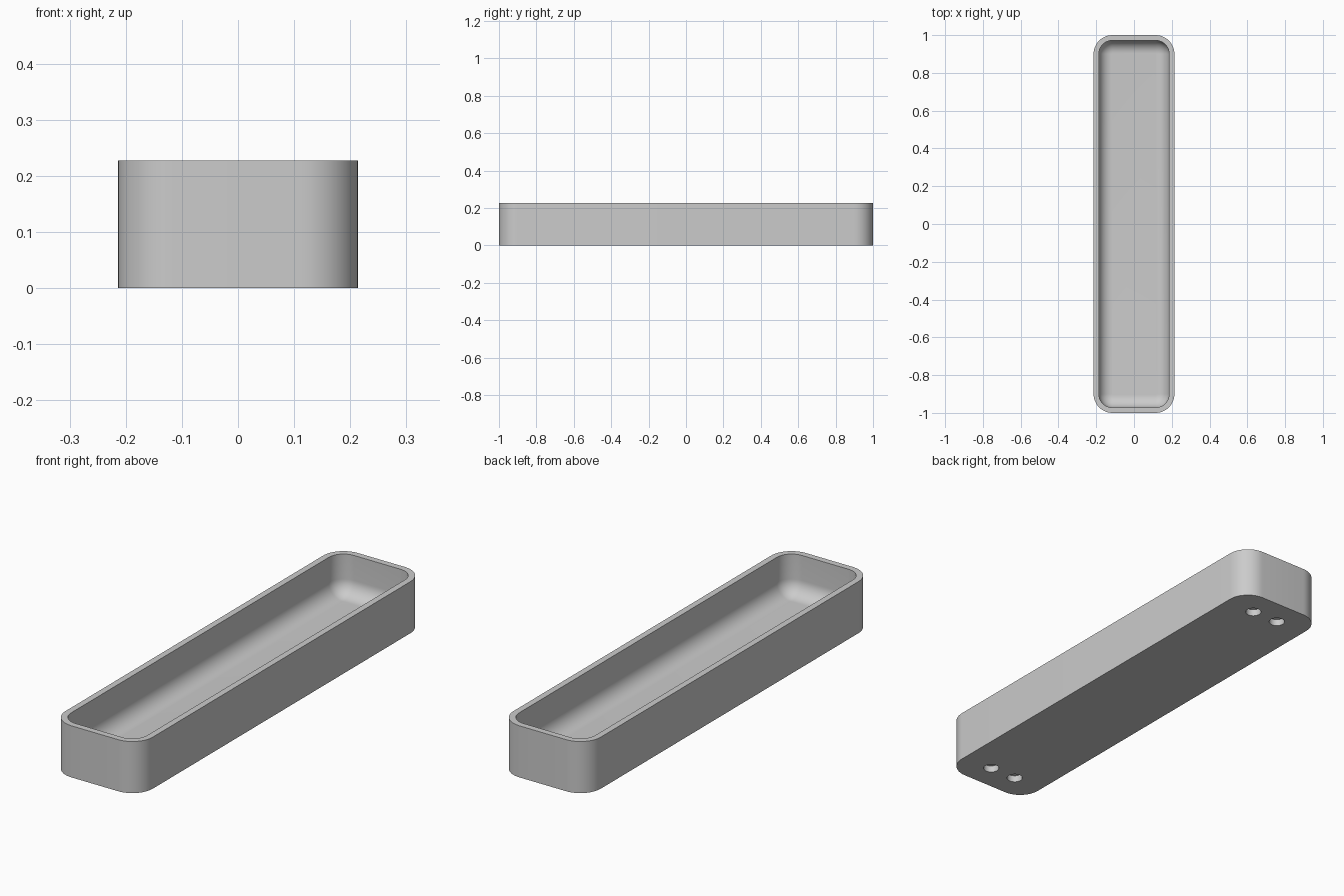
import bpy, bmesh
from math import sin, cos, pi, radians

cube = bpy.data.objects.get("Cube")
if cube:
    bpy.data.objects.remove(cube, do_unlink=True)

WIDTH, LENGTH, HEIGHT = 0.428, 2.0, 0.228
WALL, FLOOR = 0.028, 0.05
CORNER, FILLET = 0.10, 0.068
STEPS = 12

grey = bpy.data.materials.new("plain grey")
grey.use_nodes = True
colour = (0.6, 0.6, 0.6, 1)
grey.diffuse_color = colour
grey.node_tree.nodes["Principled BSDF"].inputs["Base Color"].default_value = colour


def ring(bm, inset, z):
    """Rounded rectangle of vertices, set in from the outer edge."""
    r = CORNER - inset
    cx, cy = WIDTH / 2 - CORNER, LENGTH / 2 - CORNER
    verts = []
    for i, (sx, sy) in enumerate([(1, 1), (-1, 1), (-1, -1), (1, -1)]):
        for k in range(STEPS + 1):
            a = (i + k / STEPS) * pi / 2
            verts.append(bm.verts.new((sx * cx + r * cos(a), sy * cy + r * sin(a), z)))
    return verts


# Tray body: outer wall, rim, inner wall, rounded fillet and floor
bm = bmesh.new()
levels = [(0, 0), (0, HEIGHT), (WALL, HEIGHT)]
for k in range(STEPS + 1):
    a = k / STEPS * pi / 2
    levels.append((WALL + FILLET * (1 - cos(a)), FLOOR + FILLET * (1 - sin(a))))
rings = [ring(bm, inset, z) for inset, z in levels]
for low, high in zip(rings, rings[1:]):
    n = len(low)
    for i in range(n):
        j = (i + 1) % n
        bm.faces.new((low[i], low[j], high[j], high[i]))
bm.faces.new(rings[0][::-1])
bm.faces.new(rings[-1])
bmesh.ops.recalc_face_normals(bm, faces=bm.faces)
mesh = bpy.data.meshes.new("tray")
bm.to_mesh(mesh)
bm.free()
tray = bpy.data.objects.new("tray", mesh)
bpy.context.collection.objects.link(tray)
mesh.materials.append(grey)

# Four blind round holes under the tray
for sx in (-1, 1):
    for sy in (-1, 1):
        bpy.ops.mesh.primitive_cylinder_add(vertices=32, radius=0.033, depth=0.06,
                                            location=(sx * 0.066, sy * 0.88, 0))
        cutter = bpy.context.object
        cutter.name = "hole_cutter"
        cutter.hide_render = True
        cutter.data.materials.append(grey)
        bpy.ops.object.select_all(action='DESELECT')
        bpy.context.view_layer.objects.active = tray
        tray.select_set(True)
        cut = tray.modifiers.new("hole", 'BOOLEAN')
        cut.operation = 'DIFFERENCE'
        cut.solver = 'EXACT'
        cut.object = cutter
        bpy.ops.object.modifier_apply(modifier=cut.name)
        bpy.data.objects.remove(cutter, do_unlink=True)

bpy.ops.object.shade_smooth_by_angle(angle=radians(30))
